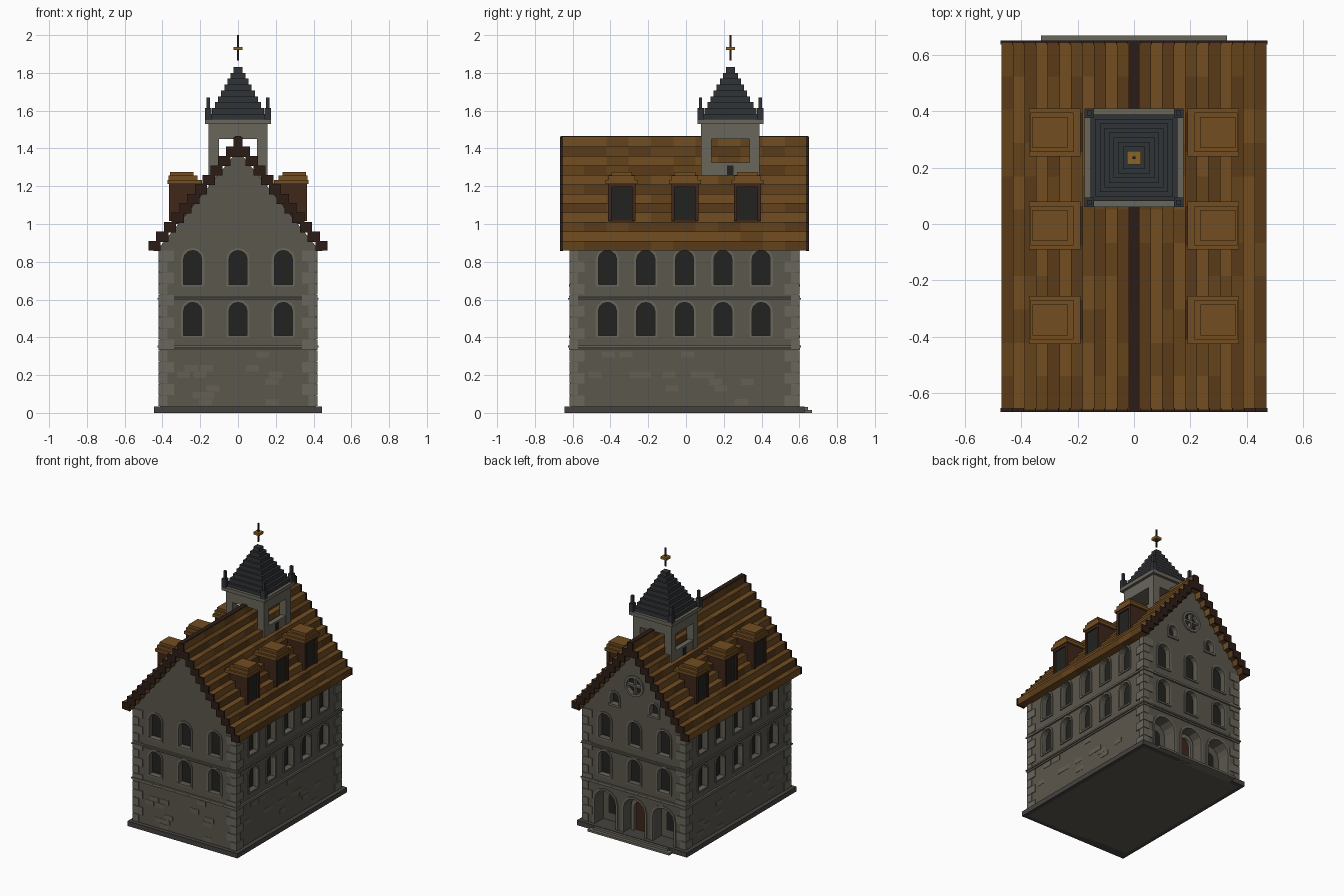
import bpy, bmesh, math, random
from mathutils import Matrix

if "Cube" in bpy.data.objects:
    bpy.data.objects.remove(bpy.data.objects["Cube"])

random.seed(4)
C = -0.008                      # y centre of the house
HX, HY = 0.414, 0.604           # half width and depth of the walls
COL = dict(stone=(.105, .095, .075), trim=(.14, .132, .105), pale=(.13, .115, .085), base=(.06, .055, .05),
           glass=(.016, .016, .014), wood=(.05, .02, .01), dark=(.025, .012, .008),
           tile=(.17, .075, .015), tile2=(.13, .056, .012), tile3=(.10, .044, .01),
           slate=(.03, .033, .038), gold=(.25, .13, .02))
MATS = {}
for k, c in COL.items():
    MATS[k] = bpy.data.materials.new(k)
    MATS[k].diffuse_color = (*c, 1)
parts = {}


def prism(name, mat, pts, d0, d1, M=Matrix()):
    """Extrude a 2D outline from d0 to d1 along local z, gathered per part name."""
    bm = parts.setdefault(name, (bmesh.new(), mat))[0]
    lo = [bm.verts.new(M @ Matrix.Translation((x, y, d0)).translation) for x, y in pts]
    hi = [bm.verts.new(M @ Matrix.Translation((x, y, d1)).translation) for x, y in pts]
    bm.faces.new(lo[::-1])
    bm.faces.new(hi)
    n = len(pts)
    for i in range(n):
        bm.faces.new((lo[i], lo[(i + 1) % n], hi[(i + 1) % n], hi[i]))


def rect(x0, x1, y0, y1):
    return [(x0, y0), (x1, y0), (x1, y1), (x0, y1)]


def box(name, mat, x0, x1, y0, y1, z0, z1, M=Matrix()):
    prism(name, mat, rect(x0, x1, y0, y1), z0, z1, M)


def wall(side):
    """Matrix for a wall: local x along it, y up, z outward."""
    ang = dict(front=0, right=90, back=180, left=270)[side]
    dist = HY if side in ('front', 'back') else HX
    return (Matrix.Translation((0, C, 0)) @ Matrix.Rotation(math.radians(ang), 4, 'Z')
            @ Matrix.Translation((0, -dist, 0)) @ Matrix.Rotation(math.pi / 2, 4, 'X'))


def arch(u, z0, z1, w, rise, n=6):
    top = [(u + w * math.cos(math.pi * i / n), z1 - rise + rise * math.sin(math.pi * i / n)) for i in range(n + 1)]
    return [(u + w, z0)] + top + [(u - w, z0)]


def circle(u, z, r, n=12):
    return [(u + r * math.cos(2 * math.pi * i / n), z + r * math.sin(2 * math.pi * i / n)) for i in range(n)]


def opening(M, u, z0, z1, w, rise, depth=.04, back='glass', fr=.014):
    inner = arch(u, z0, z1, w, rise)
    outer = arch(u, z0, z1 + fr, w + fr, rise + fr)
    prism('cutter', 'glass', inner, -depth, .03, M)
    prism('niche_back_' + back, back, inner, -depth - .01, -depth + .004, M)
    prism('arch_surrounds', 'trim', outer + inner[::-1], -.01, .006, M)


# Walls with gables
to_y = Matrix.Translation((0, C, 0)) @ Matrix.Rotation(math.pi / 2, 4, 'X')
prism('house_walls', 'stone', [(-HX, 0), (HX, 0), (HX, .88), (0, 1.39), (-HX, .88)], -HY, HY, to_y)

# Plinth, entrance steps and string courses
box('plinth', 'base', -.445, .445, C - .635, C + .635, 0, .035)
box('lower_step', 'trim', -.33, .33, .55, .668, 0, .015)
box('upper_step', 'trim', -.30, .30, .55, .645, 0, .032)
for z0, z1 in ((.333, .343), (.346, .356), (.6, .607), (.61, .618)):
    e = .008 if z0 in (.333, .61) else .013
    box('string_courses', 'trim', -HX - e, HX + e, C - HY - e, C + HY + e, z0, z1)

# Alternating corner stones
for sx in (-1, 1):
    for sy in (-1, 1):
        for k in range(14):
            a, b = (.075, .04) if k % 2 else (.04, .075)
            xs = sorted((sx * (HX - a), sx * (HX + .006)))
            ys = sorted((C + sy * (HY - b), C + sy * (HY + .006)))
            box('corner_stones', 'trim', *xs, *ys, .037 + k * .059, .093 + k * .059)

# Windows on every wall
for side in ('front', 'right', 'back', 'left'):
    M = wall(side)
    us = (-.24, 0, .24) if side in ('front', 'back') else (-.408, -.205, 0, .203, .406)
    for u in us:
        for z0, z1 in ((.41, .585), (.68, .86)):
            opening(M, u, z0, z1, .048, .045)
            box('window_sills', 'trim', u - .06, u + .06, z0 - .012, z0, -.02, .007, M)

# Back: entrance arcade, small gable windows and round window
M = wall('back')
for u in (-.235, 0, .235):
    opening(M, u, .034, .295, .085, .08, .1, 'stone', .016)
prism('inner_door_arch', 'trim', arch(0, .034, .28, .07, .066) + arch(0, .034, .25, .045, .045)[::-1], -.1, -.06, M)
prism('front_door', 'wood', arch(0, .034, .25, .046, .045), -.1, -.08, M)
for u in (-.235, .235):
    prism('arcade_windows', 'glass', arch(u, .09, .24, .04, .035), -.1, -.092, M)
for u in (-.16, .16):
    opening(M, u, .95, 1.035, .033, .033)
    box('gable_sills', 'trim', u - .048, u + .048, .935, .95, -.02, .01, M)
prism('cutter', 'glass', circle(0, 1.125, .06), -.03, .03, M)
prism('round_window_glass', 'glass', circle(0, 1.125, .061), -.04, -.024, M)
ro, ri = circle(0, 1.125, .078), circle(0, 1.125, .06)
for i in range(12):
    j = (i + 1) % 12
    prism('round_window_rim', 'trim', [ro[i], ro[j], ri[j], ri[i]], -.01, .01, M)
box('round_window_bars', 'trim', -.06, .06, 1.118, 1.132, -.025, .004, M)
box('round_window_bars', 'trim', -.007, .007, 1.065, 1.185, -.025, .003, M)

# Scattered paler bricks on the blank ground floor
for side in ('front', 'right', 'left'):
    half = .3 if side == 'front' else .48
    for k in range(14):
        u, z = random.uniform(-half, half), .04 + .036 * random.randint(0, 7)
        box('pale_bricks', 'pale', u - .035, u + .035, z, z + .034, -.01, .0015 + .0001 * k, wall(side))


# Stepped roof shell
def roof_profile(g):
    out = [(.47 + g - .041 * i, .86 + .05 * (i + k)) for i in range(12) for k in (0, 1)]
    inn = [(.41 - .041 * i, .86 - g + .05 * (i + k)) for i in range(10) for k in (0, 1)]
    flip = lambda p: [(-x, z) for x, z in p]
    return out + flip(out)[::-1] + flip(inn) + inn[::-1]


prof = roof_profile(0)
bm = bmesh.new()
ys = [C - .65 + 1.3 * i / 11 for i in range(12)]
rings = [[bm.verts.new((x, y, z)) for x, z in prof] for y in ys]
n = len(prof)
for i in range(n):
    for a, b in zip(rings, rings[1:]):
        f = bm.faces.new((a[i], a[(i + 1) % n], b[(i + 1) % n], b[i]))
        f.material_index = random.choice((0, 0, 1) if (i // 2) % 2 else (1, 2, 2))
bm.faces.new(rings[0])
bm.faces.new(rings[-1][::-1])
parts['tiled_roof'] = (bm, 'tile')
for d in (-.658, .644):
    prism('gable_verges', 'dark', roof_profile(.004), d, d + .014, to_y)
box('roof_ridge', 'dark', -.017, .017, C - .657, C + .657, 1.40, 1.465)

# Dormers, three per slope
for a in (0, math.pi):
    for y in (-.34, -.006, .325):
        D = Matrix.Translation((0, y, 0)) @ Matrix.Rotation(a, 4, 'Z')
        box('dormer_bodies', 'wood', .17, .352, -.07, .07, 1.0, 1.215, D)
        for s in (-1, 1):
            box('dormer_posts', 'wood', .34, .365, *sorted((s * .054, s * .072)), 1.015, 1.215, D)
        box('dormer_lintels', 'wood', .34, .365, -.06, .06, 1.195, 1.215, D)
        box('dormer_windows', 'glass', .34, .356, -.054, .054, 1.02, 1.195, D)
        box('dormer_caps', 'tile', .19, .373, -.085, .085, 1.213, 1.234, D)
        box('dormer_caps', 'tile', .215, .368, -.07, .07, 1.234, 1.256, D)
        box('dormer_caps', 'tile', .235, .36, -.055, .055, 1.256, 1.274, D)

# Bell tower
T = Matrix.Translation((0, .235, 0))
for sx in (-1, 1):
    x0, x1 = sorted((sx * .1, sx * .155))
    for sy in (-1, 1):
        y0, y1 = sorted((sy * .1, sy * .155))
        box('tower_posts', 'trim', x0, x1, y0, y1, 1.2, 1.46, T)
        p0, q0 = sx * .158, sy * .158
        box('pinnacles', 'slate', p0 - .017, p0 + .017, q0 - .017, q0 + .017, 1.55, 1.615, T)
        box('pinnacles', 'slate', p0 - .009, p0 + .009, q0 - .009, q0 + .009, 1.615, 1.67, T)
    box('tower_side_sills', 'trim', *sorted((sx * .115, sx * .152)), -.1, .1, 1.22, 1.325, T)
    box('tower_slots', 'glass', *sorted((sx * .13, sx * .156)), -.017, .017, 1.25, 1.31, T)
box('tower_head', 'trim', -.155, .155, -.155, .155, 1.45, 1.535, T)
box('tower_cornice', 'trim', -.175, .175, -.175, .175, 1.53, 1.557, T)
for i in range(9):
    r = .154 - .0163 * i
    box('stepped_spire', 'slate', -r, r, -r, r, 1.55 + .031 * i, 1.583 + .031 * i, T)
box('finial_rod', 'dark', -.005, .005, -.005, .005, 1.865, 2.0, T)
box('finial_knob', 'gold', -.024, .024, -.024, .024, 1.92, 1.938, T)

# Turn the gathered parts into objects
objs = {}
for name, (bm, mat) in parts.items():
    bmesh.ops.recalc_face_normals(bm, faces=bm.faces)
    me = bpy.data.meshes.new(name)
    bm.to_mesh(me)
    bm.free()
    for m in ((mat, 'tile2', 'tile3') if name == 'tiled_roof' else (mat,)):
        me.materials.append(MATS[m])
    objs[name] = bpy.data.objects.new(name, me)
    bpy.context.collection.objects.link(objs[name])

# Cut the openings into the walls
walls, cutter = objs['house_walls'], objs['cutter']
cutter.hide_render = True
mod = walls.modifiers.new('openings', 'BOOLEAN')
mod.operation, mod.solver, mod.object = 'DIFFERENCE', 'EXACT', cutter
deps = bpy.context.evaluated_depsgraph_get()
cut = bpy.data.meshes.new_from_object(walls.evaluated_get(deps))
walls.modifiers.clear()
walls.data = cut
bpy.data.objects.remove(cutter)

for m in bpy.data.materials:
    if m.users and not m.is_grease_pencil:
        m.use_nodes = True
        m.node_tree.nodes["Principled BSDF"].inputs["Base Color"].default_value = m.diffuse_color
